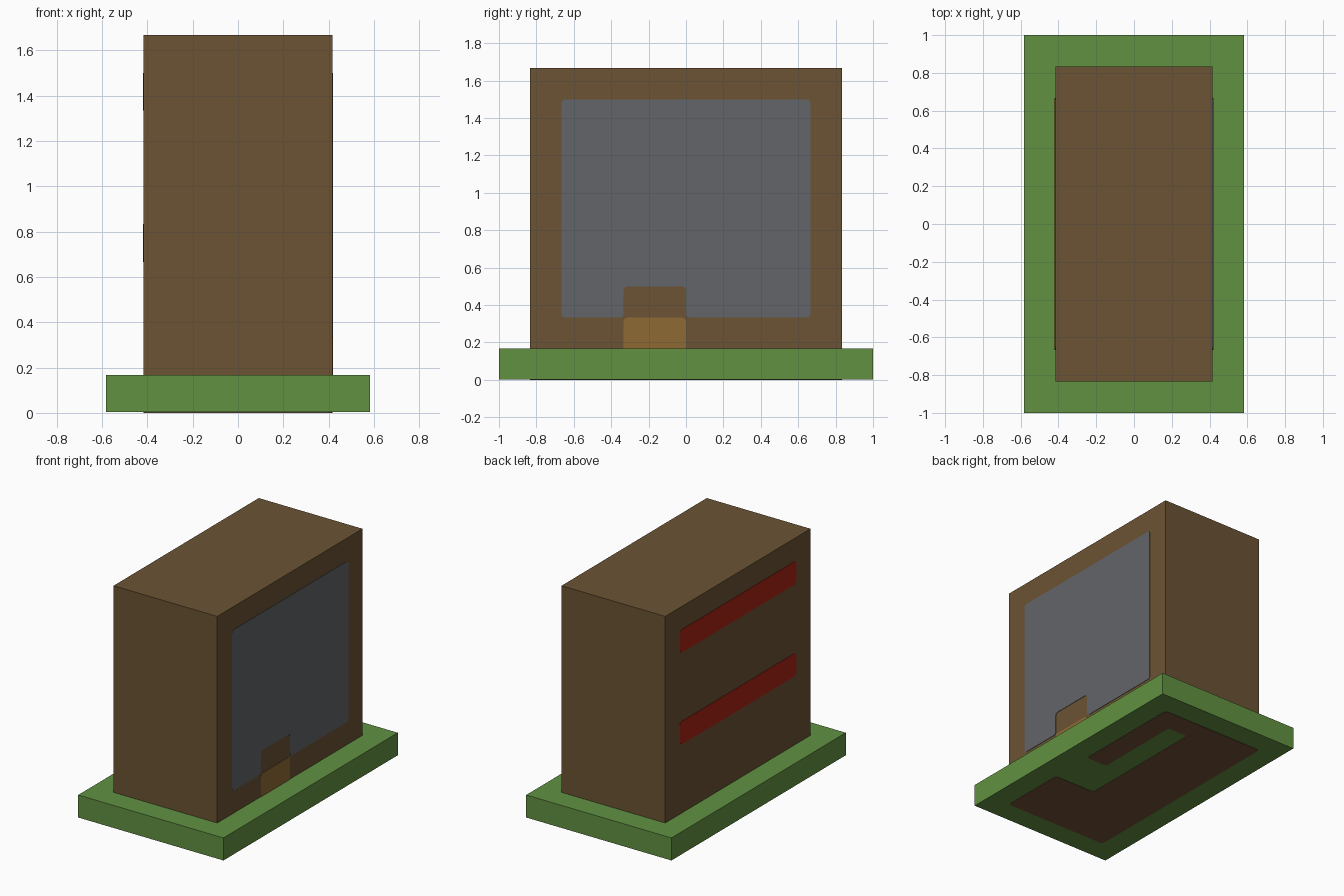
import bpy
import bmesh

U = 1 / 6        # grid unit the whole model is laid out on
THICK = 0.003    # thickness of the painted plates

if "Cube" in bpy.data.objects:
    bpy.data.objects.remove(bpy.data.objects["Cube"], do_unlink=True)


def material(name, rgb):
    """Flat material from 0-255 display values."""
    lin = [((c / 255 + 0.055) / 1.055) ** 2.4 for c in rgb]
    mat = bpy.data.materials.new(name)
    mat.use_nodes = True
    mat.diffuse_color = (*lin, 1)
    bsdf = mat.node_tree.nodes["Principled BSDF"]
    bsdf.inputs["Base Color"].default_value = (*lin, 1)
    bsdf.inputs["Roughness"].default_value = 0.9
    return mat


def add_object(name, bm, mat):
    bmesh.ops.recalc_face_normals(bm, faces=bm.faces[:])
    mesh = bpy.data.meshes.new(name)
    bm.to_mesh(mesh)
    bm.free()
    mesh.materials.append(mat)
    obj = bpy.data.objects.new(name, mesh)
    bpy.context.collection.objects.link(obj)
    return obj


def box(name, size, bottom, mat):
    bm = bmesh.new()
    bmesh.ops.create_cube(bm, size=1)
    bmesh.ops.scale(bm, verts=bm.verts[:], vec=size)
    bmesh.ops.translate(bm, verts=bm.verts[:], vec=(0, 0, bottom + size[2] / 2))
    return add_object(name, bm, mat)


def plate(name, outline, place, depth, mat):
    """Thin plate with softened corners; place maps outline points to 3D."""
    bm = bmesh.new()
    face = bm.faces.new([bm.verts.new(place(a, b)) for a, b in outline])
    bmesh.ops.bevel(bm, geom=bm.verts[:], offset=0.02, segments=2,
                    profile=0.5, affect='VERTICES')
    out = bmesh.ops.extrude_face_region(bm, geom=bm.faces[:])
    moved = [v for v in out["geom"] if isinstance(v, bmesh.types.BMVert)]
    bmesh.ops.translate(bm, verts=moved, vec=depth)
    return add_object(name, bm, mat)


def rect(a0, b0, a1, b1):
    return [(a0, b0), (a1, b0), (a1, b1), (a0, b1)]


brown = material("wall brown", (107, 83, 52))
green = material("grass green", (98, 145, 66))
grey = material("panel grey", (98, 101, 104))
tan = material("door tan", (143, 106, 53))
red = material("stripe red", (168, 36, 18))
earth = material("earth brown", (112, 81, 56))

# Base slab and upright block
box("base", (7 * U, 12 * U, U - THICK), THICK, green)
box("body", (5 * U, 10 * U, 9 * U), U, brown)


# Side panel with a notch, and the door under it
def on_right(y, z):
    return (2.5 * U, y * U, z * U)


plate("side_panel",
      [(-4, 2), (-2, 2), (-2, 3), (0, 3), (0, 2), (4, 2), (4, 9), (-4, 9)],
      on_right, (THICK, 0, 0), grey)
plate("door", rect(-2, 0.8, 0, 2), on_right, (THICK, 0, 0), tan)

# Stripes on the opposite side
for label, z in (("lower", 4), ("upper", 8)):
    plate(label + "_stripe", rect(-4, z, 4, z + 1),
          lambda a, b: (-2.5 * U, a * U, b * U), (-THICK, 0, 0), red)

# Earth patch under the base with a hooked channel
plate("underside_patch",
      [(1, 1), (6, 1), (6, 11), (1, 11), (1, 8),
       (3, 8), (3, 2), (2, 2), (2, 6), (1, 6)],
      lambda a, b: ((3.5 - a) * U, (6 - b) * U, THICK), (0, 0, -THICK), earth)
